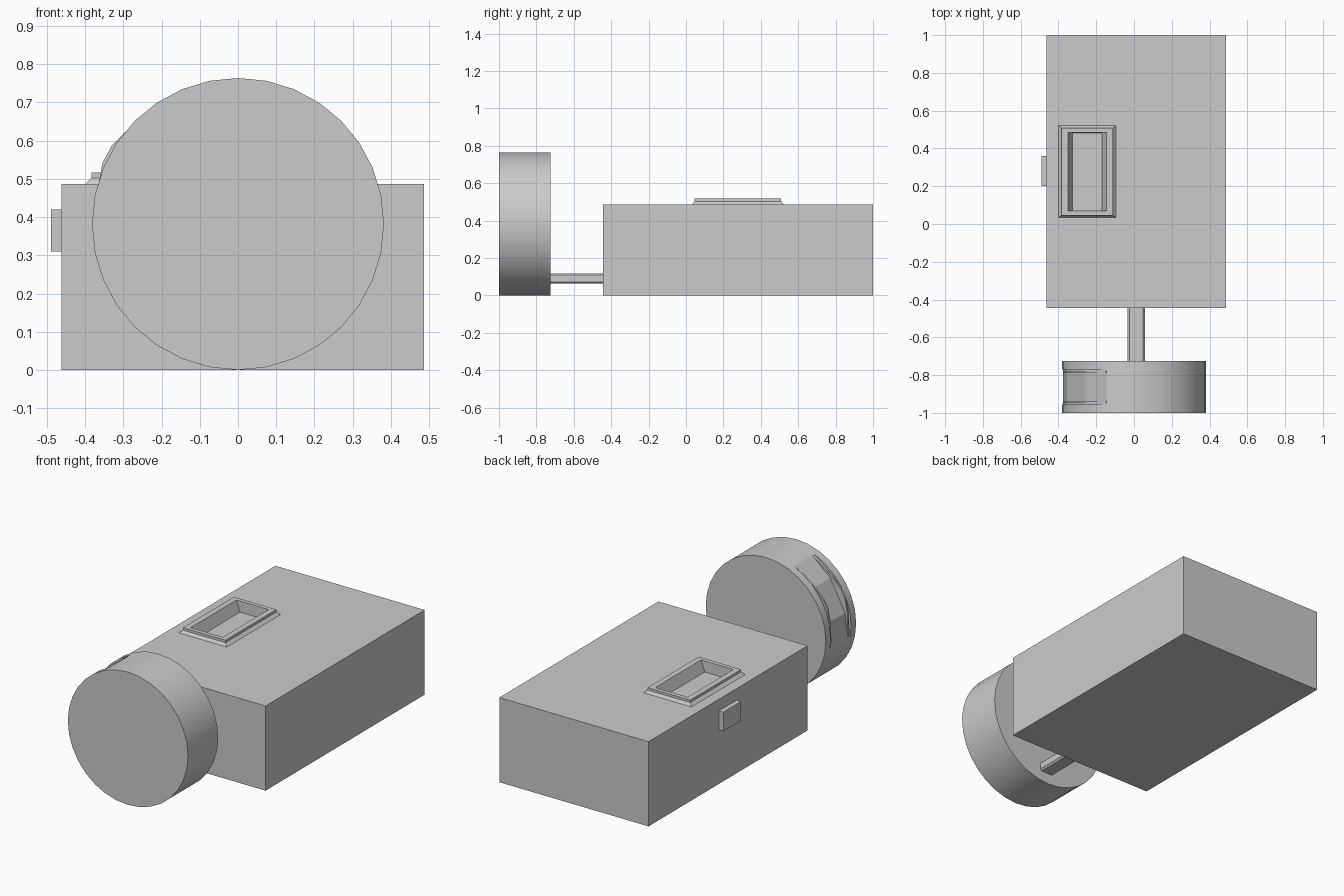
import bpy, bmesh, math

if "Cube" in bpy.data.objects:
    bpy.data.objects.remove(bpy.data.objects["Cube"])


def make_object(name, bm):
    bmesh.ops.recalc_face_normals(bm, faces=bm.faces)
    mesh = bpy.data.meshes.new(name)
    bm.to_mesh(mesh)
    bm.free()
    ob = bpy.data.objects.new(name, mesh)
    bpy.context.collection.objects.link(ob)
    return ob


def loft(name, rings):
    """Skin a closed solid through rings with equal point counts."""
    bm = bmesh.new()
    loops = [[bm.verts.new(p) for p in ring] for ring in rings]
    n = len(loops[0])
    for a, b in zip(loops, loops[1:]):
        for i in range(n):
            j = (i + 1) % n
            bm.faces.new((a[i], a[j], b[j], b[i]))
    bm.faces.new(loops[0])
    bm.faces.new(loops[-1])
    return make_object(name, bm)


def rect(x0, x1, y0, y1, z):
    return [(x0, y0, z), (x1, y0, z), (x1, y1, z), (x0, y1, z)]


def box(name, x0, x1, y0, y1, z0, z1):
    return loft(name, [rect(x0, x1, y0, y1, z0), rect(x0, x1, y0, y1, z1)])


def prism(name, profile, y0, y1):
    """Extrude an (x, z) profile along y."""
    return loft(name, [[(x, y, z) for x, z in profile] for y in (y0, y1)])


def cut(ob, cutter):
    mod = ob.modifiers.new("cut", 'BOOLEAN')
    mod.operation, mod.object, mod.solver = 'DIFFERENCE', cutter, 'EXACT'
    bpy.context.view_layer.objects.active = ob
    bpy.ops.object.modifier_apply(modifier=mod.name)
    bpy.data.objects.remove(cutter)


# main body with a pocket below the window frame
body = box("body", -0.462, 0.487, -0.445, 1.0, 0, 0.487)
cut(body, box("pocket_cutter", -0.365, -0.13, 0.06, 0.495, 0.44, 0.6))

# window frame with stepped rim and a sunken tray
loft("window_frame", [
    rect(-0.36, -0.135, 0.065, 0.49, 0.445),
    rect(-0.36, -0.135, 0.065, 0.49, 0.487),
    rect(-0.40, -0.095, 0.034, 0.521, 0.487),
    rect(-0.383, -0.112, 0.046, 0.509, 0.503),
    rect(-0.383, -0.112, 0.046, 0.509, 0.517),
    rect(-0.35, -0.145, 0.07, 0.485, 0.517),
    rect(-0.325, -0.17, 0.072, 0.483, 0.455),
])

# side button
box("side_button", -0.49, -0.46, 0.20, 0.36, 0.31, 0.42)

# connecting bar with chamfered edges
c = 0.01
x0, x1, z0, z1 = -0.035, 0.057, 0.063, 0.118
prism("connecting_bar", [(x0 + c, z0), (x1 - c, z0), (x1, z0 + c), (x1, z1 - c),
                         (x1 - c, z1), (x0 + c, z1), (x0, z1 - c), (x0, z0 + c)],
      -0.73, -0.44)

# drum
R = 0.382
drum = prism("drum", [(R * math.cos(math.tau * i / 32), R + R * math.sin(math.tau * i / 32))
                      for i in range(32)], -1.0, -0.725)

# slot coordinates: u along the tangent, d away from the drum axis
ANG = math.radians(151.875)


def slot_points(pts):
    ca, sa = math.cos(ANG), math.sin(ANG)
    return [(d * ca + u * sa, R + d * sa - u * ca) for u, d in pts]


def mirrored(half):
    return half + [(-u, d) for u, d in reversed(half)]


# faceted slot in the drum
cut(drum, prism("slot_cutter", slot_points(mirrored(
    [(0.41, 0.5), (0.243, 0.295), (0.1, 0.349)])), -0.955, -0.77))
bpy.ops.object.select_all(action='DESELECT')
drum.select_set(True)
bpy.context.view_layer.objects.active = drum
bpy.ops.object.shade_smooth_by_angle(angle=math.radians(15))

# stepped rails along both sides of the slot
top = mirrored([(0.242, 0.296), (0.1, 0.365), (0.026, 0.388)])
low = mirrored([(0.242, 0.295), (0.1, 0.357), (0.026, 0.362)])
under = [(u, d - 0.02) for u, d in reversed(mirrored([(0.23, 0.296), (0.1, 0.349)]))]
MID = -0.8625
for side, label in ((1, "back"), (-1, "front")):
    prism(label + "_slot_rail", slot_points(top + under), MID + side * 0.085, MID + side * 0.075)
    prism(label + "_slot_ledge", slot_points(low + under), MID + side * 0.0925, MID + side * 0.085)
